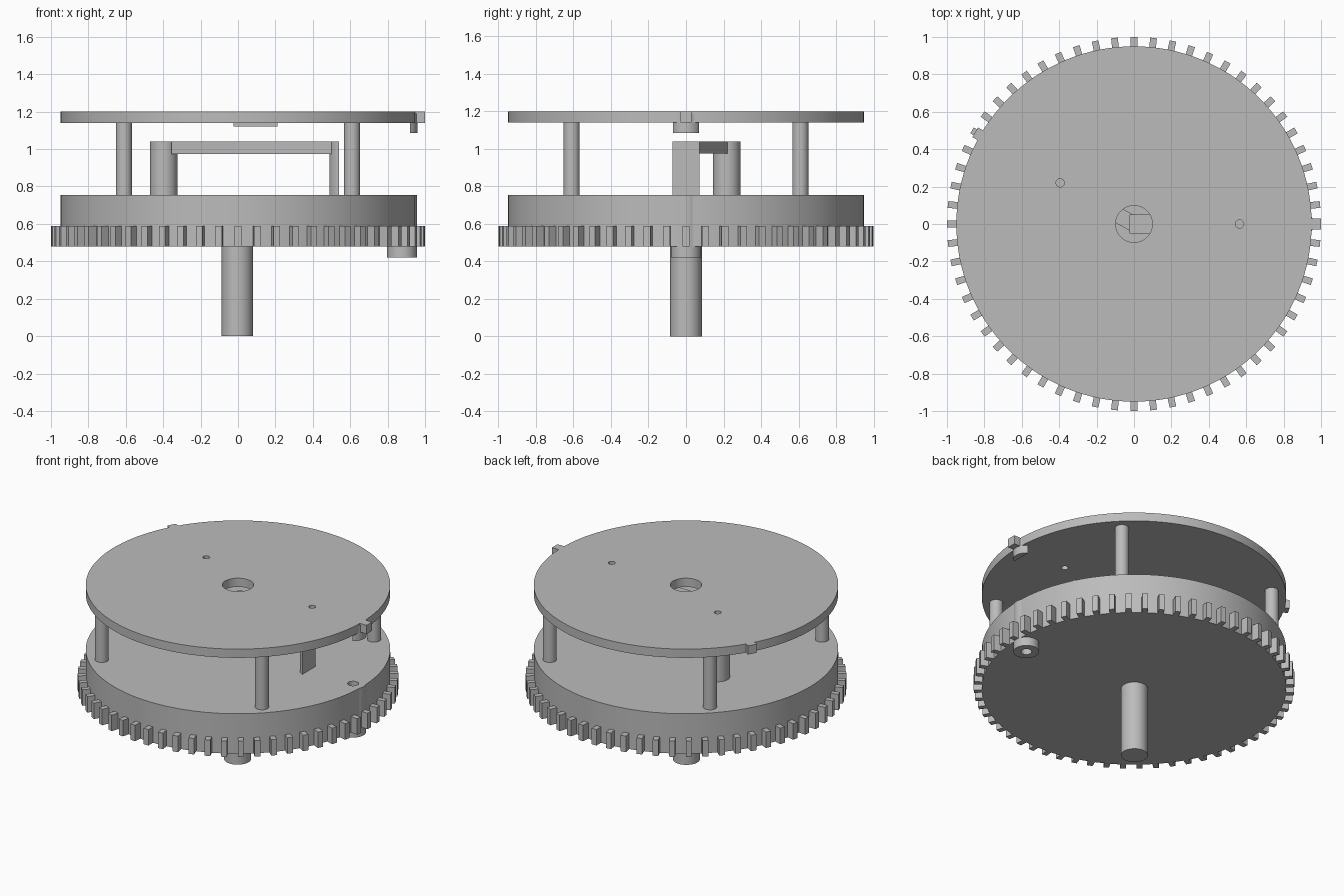
import bpy, bmesh, math
from mathutils import Matrix, Vector

cube = bpy.data.objects.get("Cube")
if cube:
    bpy.data.objects.remove(cube, do_unlink=True)

grey = bpy.data.materials.new("plain_grey")
grey.use_nodes = True
COLOUR = (0.5, 0.5, 0.5, 1)
grey.diffuse_color = COLOUR
grey.node_tree.nodes["Principled BSDF"].inputs["Base Color"].default_value = COLOUR


def finish(name, bm):
    bmesh.ops.recalc_face_normals(bm, faces=bm.faces)
    mesh = bpy.data.meshes.new(name)
    bm.to_mesh(mesh)
    bm.free()
    mesh.materials.append(grey)
    obj = bpy.data.objects.new(name, mesh)
    bpy.context.collection.objects.link(obj)
    return obj


def smooth(obj):
    bpy.ops.object.select_all(action="DESELECT")
    obj.select_set(True)
    bpy.context.view_layer.objects.active = obj
    bpy.ops.object.shade_smooth_by_angle(angle=math.radians(30))


def cylinder(name, x, y, r, z0, z1, sides=48):
    bm = bmesh.new()
    bmesh.ops.create_cone(bm, cap_ends=True, segments=sides, radius1=r, radius2=r,
                          depth=z1 - z0, matrix=Matrix.Translation((x, y, (z0 + z1) / 2)))
    obj = finish(name, bm)
    smooth(obj)
    return obj


def segment(name, x, r, z0, z1, cut_x, side):
    """Upright cylinder on the x axis, sliced flat; side is the removed direction."""
    obj = cylinder(name, x, 0, r, z0, z1)
    bm = bmesh.new()
    bm.from_mesh(obj.data)
    bmesh.ops.bisect_plane(bm, geom=bm.verts[:] + bm.edges[:] + bm.faces[:],
                           plane_co=(cut_x, 0, 0), plane_no=(side, 0, 0), clear_outer=True)
    bmesh.ops.holes_fill(bm, edges=[e for e in bm.edges if e.is_boundary])
    bm.to_mesh(obj.data)
    bm.free()
    smooth(obj)
    return obj


def add_box(bm, x0, x1, y0, y1, z0, z1, angle=0):
    size = Matrix.Diagonal((x1 - x0, y1 - y0, z1 - z0, 1))
    move = Matrix.Translation(((x0 + x1) / 2, (y0 + y1) / 2, (z0 + z1) / 2))
    bmesh.ops.create_cube(bm, size=1, matrix=Matrix.Rotation(angle, 4, "Z") @ move @ size)


def box(name, *dims, angle=0):
    bm = bmesh.new()
    add_box(bm, *dims, angle=angle)
    return finish(name, bm)


def boolean(obj, other, operation):
    mod = obj.modifiers.new(operation.lower(), "BOOLEAN")
    mod.operation = operation
    mod.solver = "EXACT"
    mod.object = other
    bpy.context.view_layer.objects.active = obj
    bpy.ops.object.select_all(action="DESELECT")
    obj.select_set(True)
    bpy.ops.object.modifier_apply(modifier=mod.name)
    bpy.data.objects.remove(other, do_unlink=True)


# Top plate with its centre opening and two pin holes
plate = cylinder("top_plate", 0, 0, 0.95, 1.14, 1.2, 128)
for x, y, r in ((0, 0, 0.098), (-0.395, 0.22, 0.022), (0.565, 0, 0.022)):
    boolean(plate, cylinder("hole_cutter", x, y, r, 1.1, 1.3), "DIFFERENCE")
smooth(plate)

# Rim tabs, catch and small bar beneath the plate
box("side_tab", 0.94, 1.0, -0.03, 0.03, 1.14, 1.2)
box("rear_tab", 0.94, 0.98, -0.03, 0.03, 1.14, 1.2, angle=math.radians(150))
segment("rim_catch", 0.88, 0.08, 1.085, 1.19, 0.92, -1)
box("under_bar", -0.025, 0.21, -0.05, 0.05, 1.122, 1.14)

# Drum with a bored boss bulging from its rim
drum = cylinder("drum", 0, 0, 0.95, 0.48, 0.755, 128)
boolean(drum, cylinder("boss", 0.877, 0, 0.08, 0.42, 0.755), "UNION")
boolean(drum, cylinder("bore_cutter", 0.877, 0, 0.034, 0.3, 0.9), "DIFFERENCE")
smooth(drum)

# Ring of gear teeth round the foot of the drum
TEETH = 60
bm = bmesh.new()
for i in range(TEETH):
    add_box(bm, 0.94, 1.0, -0.018, 0.018, 0.48, 0.59, angle=math.tau * i / TEETH)
finish("gear_teeth", bm)

# Drive shaft
cylinder("shaft", -0.003, 0, 0.084, 0, 0.48)

# Four pillars carrying the plate
for sx in (-1, 1):
    for sy in (-1, 1):
        cylinder("pillar", 0.61 * sx, 0.61 * sy, 0.043, 0.755, 1.14)

# Posts and the bent arm joining them
post = cylinder("rear_post", -0.397, 0.217, 0.073, 0.755, 1.04)
segment("cut_post", 0.563, 0.075, 0.755, 1.04, 0.54, 1)

path = [Vector((-0.335, 0.184)), Vector((0, 0)), Vector((0.5, 0))]
HALF = 0.042
leg = (path[1] - path[0]).normalized()
leg_side = Vector((-leg.y, leg.x))
miter = (leg_side + Vector((0, 1))).normalized()
miter /= miter.y
sides = [leg_side * HALF, miter * HALF, Vector((0, HALF))]
outline = [p + s for p, s in zip(path, sides)]
outline += [p - s for p, s in reversed(list(zip(path, sides)))]
bm = bmesh.new()
face = bm.faces.new([bm.verts.new((p.x, p.y, 0.975)) for p in outline])
top = bmesh.ops.extrude_face_region(bm, geom=[face])["geom"]
bmesh.ops.translate(bm, vec=(0, 0, 0.065),
                    verts=[g for g in top if isinstance(g, bmesh.types.BMVert)])
finish("bent_arm", bm)
